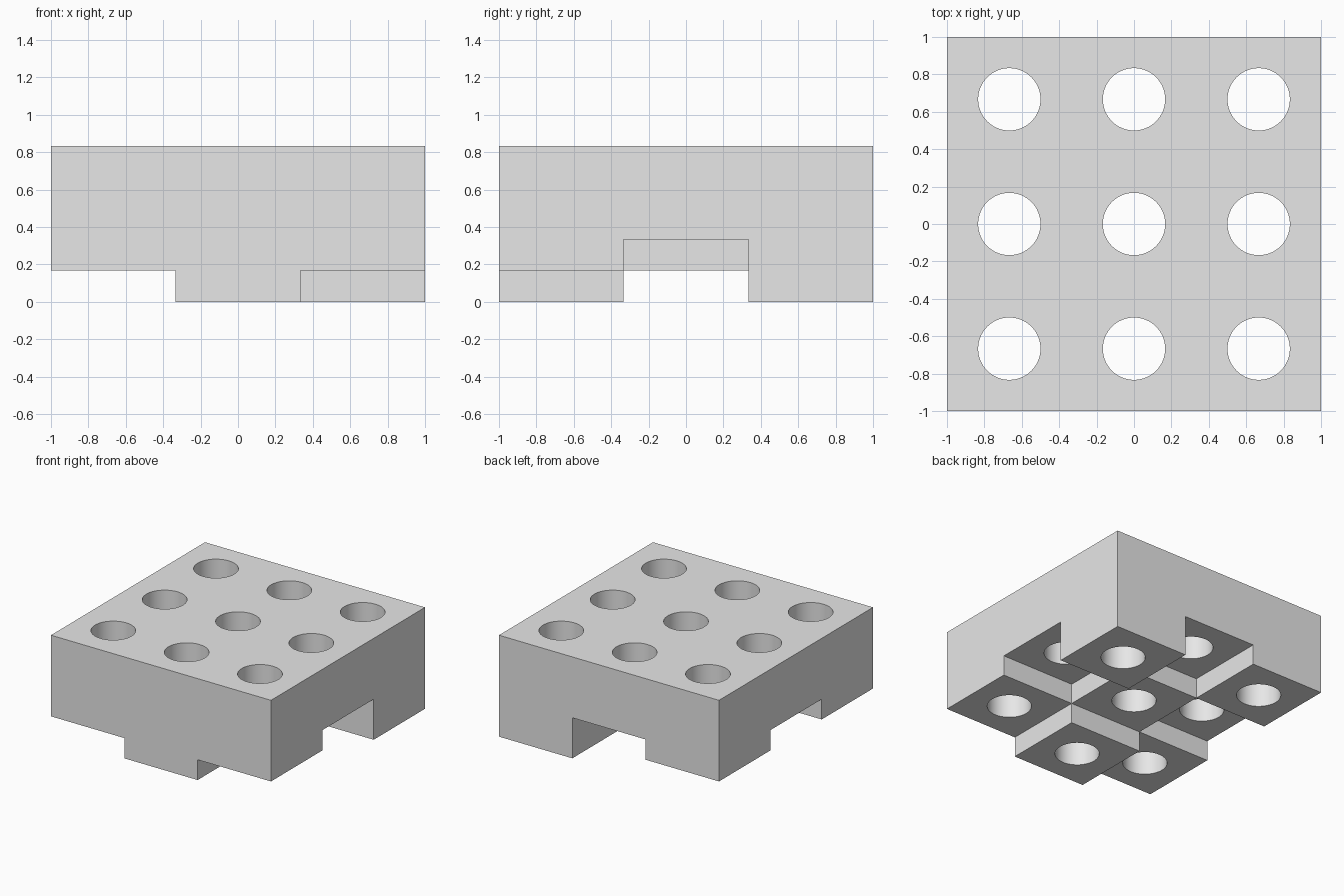
import bpy
import bmesh
from math import cos, sin, pi

cube = bpy.data.objects.get("Cube")
if cube:
    bpy.data.objects.remove(cube)

CELL = 2 / 3
STEP = CELL / 4
TOP = 5 * STEP
RADIUS = STEP
SIDES = 64

# Underside steps per cell: rows run front to back, columns along x
LEVELS = [[1, 0, 1],
          [2, 1, 2],
          [1, 2, 0]]


def underside(col, row):
    """Bottom height of a cell; outside the block there is no material."""
    if 0 <= col < 3 and 0 <= row < 3:
        return LEVELS[row][col] * STEP
    return TOP


def ring(bm, cx, cy, z, square):
    """Points at equal angles on a circle, or on the cell's square outline."""
    points = []
    for i in range(SIDES):
        a = 2 * pi * i / SIDES
        c, s = cos(a), sin(a)
        r = CELL / 2 / max(abs(c), abs(s)) if square else RADIUS
        points.append(bm.verts.new((cx + r * c, cy + r * s, z)))
    return points


bm = bmesh.new()
for row in range(3):
    for col in range(3):
        cx, cy = (col - 1) * CELL, (row - 1) * CELL
        low = underside(col, row)
        top_out, top_in = ring(bm, cx, cy, TOP, True), ring(bm, cx, cy, TOP, False)
        low_out, low_in = ring(bm, cx, cy, low, True), ring(bm, cx, cy, low, False)
        for i in range(SIDES):
            j = (i + 1) % SIDES
            # Top and underside around the hole, then the hole's smooth wall
            bm.faces.new((top_in[i], top_out[i], top_out[j], top_in[j]))
            bm.faces.new((low_in[j], low_out[j], low_out[i], low_in[i]))
            wall = bm.faces.new((top_in[i], top_in[j], low_in[j], low_in[i]))
            wall.smooth = True
            # Side wall up to the neighbouring cell's underside
            a = 2 * pi * (i + 0.5) / SIDES
            along_x = abs(cos(a)) > abs(sin(a))
            dx = (1 if cos(a) > 0 else -1) if along_x else 0
            dy = 0 if along_x else (1 if sin(a) > 0 else -1)
            high = underside(col + dx, row + dy)
            if high > low + 0.01:
                p, q = low_out[i], low_out[j]
                up = [bm.verts.new((v.co.x, v.co.y, high)) for v in (q, p)]
                bm.faces.new((p, q, *up))

bmesh.ops.remove_doubles(bm, verts=bm.verts, dist=0.0001)

mesh = bpy.data.meshes.new("stepped_block")
bm.to_mesh(mesh)
bm.free()
block = bpy.data.objects.new("stepped_block", mesh)
bpy.context.collection.objects.link(block)

# Single plain grey
grey = bpy.data.materials.new("light_grey")
grey.use_nodes = True
color = (0.8, 0.8, 0.8, 1)
grey.diffuse_color = color
grey.node_tree.nodes["Principled BSDF"].inputs["Base Color"].default_value = color
mesh.materials.append(grey)
